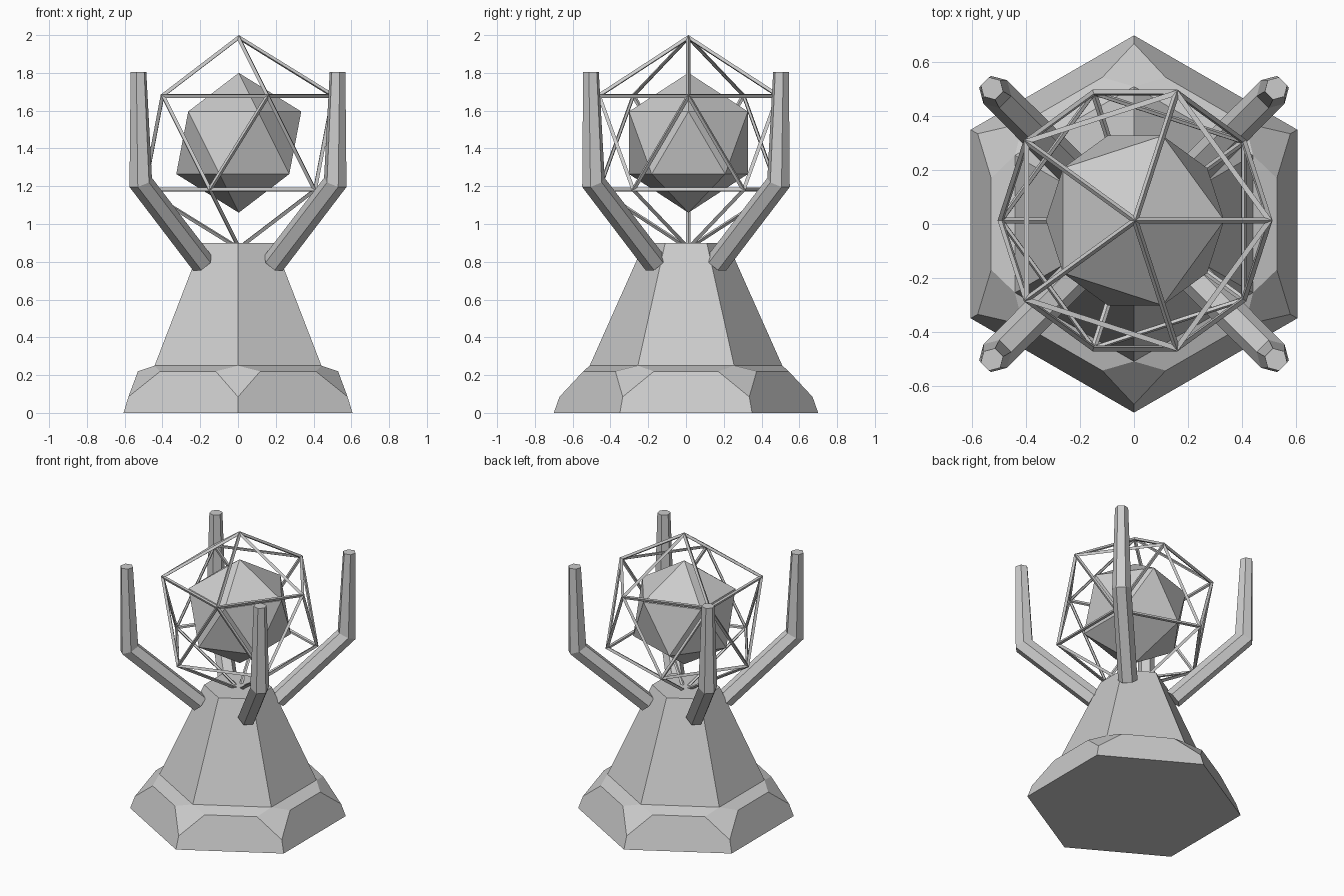
import bpy, bmesh
from math import sin, cos, pi
from mathutils import Vector

if "Cube" in bpy.data.objects:
    bpy.data.objects.remove(bpy.data.objects["Cube"])


def make_object(name, bm):
    bmesh.ops.recalc_face_normals(bm, faces=bm.faces)
    me = bpy.data.meshes.new(name)
    bm.to_mesh(me)
    bm.free()
    ob = bpy.data.objects.new(name, me)
    bpy.context.collection.objects.link(ob)
    return ob


def hex_ring(bm, r, z):
    return [bm.verts.new((r * cos(pi / 2 + k * pi / 3), r * sin(pi / 2 + k * pi / 3), z))
            for k in range(6)]


# Pedestal: hexagonal foot with clipped corners, tapering stem above
bm = bmesh.new()
foot = hex_ring(bm, 0.70, 0.0)
clip = [None] * 6
clip = hex_ring(bm, 0.67, 0.085)
waist = hex_ring(bm, 0.51, 0.25)
top = hex_ring(bm, 0.22, 0.90)
shoulder = []
for k in range(6):
    a = pi / 2 + (k + 0.5) * pi / 3
    n, t = Vector((cos(a), sin(a), 0)), Vector((-sin(a), cos(a), 0))
    shoulder.append([bm.verts.new(n * 0.53 + t * s * 0.17 + Vector((0, 0, 0.22)))
                     for s in (-1, 1)])
for k in range(6):
    j = (k + 1) % 6
    a, b = shoulder[k]
    bm.faces.new((foot[k], foot[j], clip[j], b, a, clip[k]))
    bm.faces.new((a, b, waist[j], waist[k]))
    bm.faces.new((clip[k], a, waist[k], shoulder[k - 1][1]))
    bm.faces.new((waist[k], waist[j], top[j], top[k]))
bm.faces.new(foot[::-1])
bm.faces.new(top)
make_object("pedestal", bm)

# Four bent hexagonal prongs, mirrored to the diagonals
path = [Vector((0.19, 0.165, 0.795)), Vector((0.515, 0.49, 1.22)), Vector((0.527, 0.503, 1.805))]
radii = [0.063, 0.062, 0.043]
side = Vector((-1, 1, 0)).normalized()
d0, d1 = (path[1] - path[0]).normalized(), (path[2] - path[1]).normalized()
axes = [d0, (d0 + d1).normalized(), Vector((0, 0, 1))]
for sx, sy, where in ((1, 1, "back_right"), (-1, 1, "back_left"),
                      (1, -1, "front_right"), (-1, -1, "front_left")):
    bm = bmesh.new()
    rings = []
    for i, (p, r, ax) in enumerate(zip(path, radii, axes)):
        out = side.cross(ax).normalized()
        stretch = 1 / d0.dot(ax) if i == 1 else 1   # mitred elbow
        ring = []
        for k in range(6):
            a = pi / 6 + k * pi / 3
            q = p + out * r * stretch * cos(a) + side * r * sin(a)
            ring.append(bm.verts.new((q.x * sx, q.y * sy, q.z)))
        rings.append(ring)
    for lo, hi in zip(rings, rings[1:]):
        for k in range(6):
            j = (k + 1) % 6
            bm.faces.new((lo[k], lo[j], hi[j], hi[k]))
    bm.faces.new(rings[0])
    bm.faces.new(rings[-1])
    make_object("prong_" + where, bm)

# Floating crystal inside a wire cage
centre = (0.004, 0.013, 1.43)
for name, r in (("crystal", 0.37), ("cage", 0.558)):
    bpy.ops.mesh.primitive_ico_sphere_add(subdivisions=1, radius=r, location=centre)
    ob = bpy.context.object
    ob.name = name
    if name == "cage":
        wire = ob.modifiers.new("bars", 'WIREFRAME')
        wire.thickness = 0.025
        wire.offset = 0
